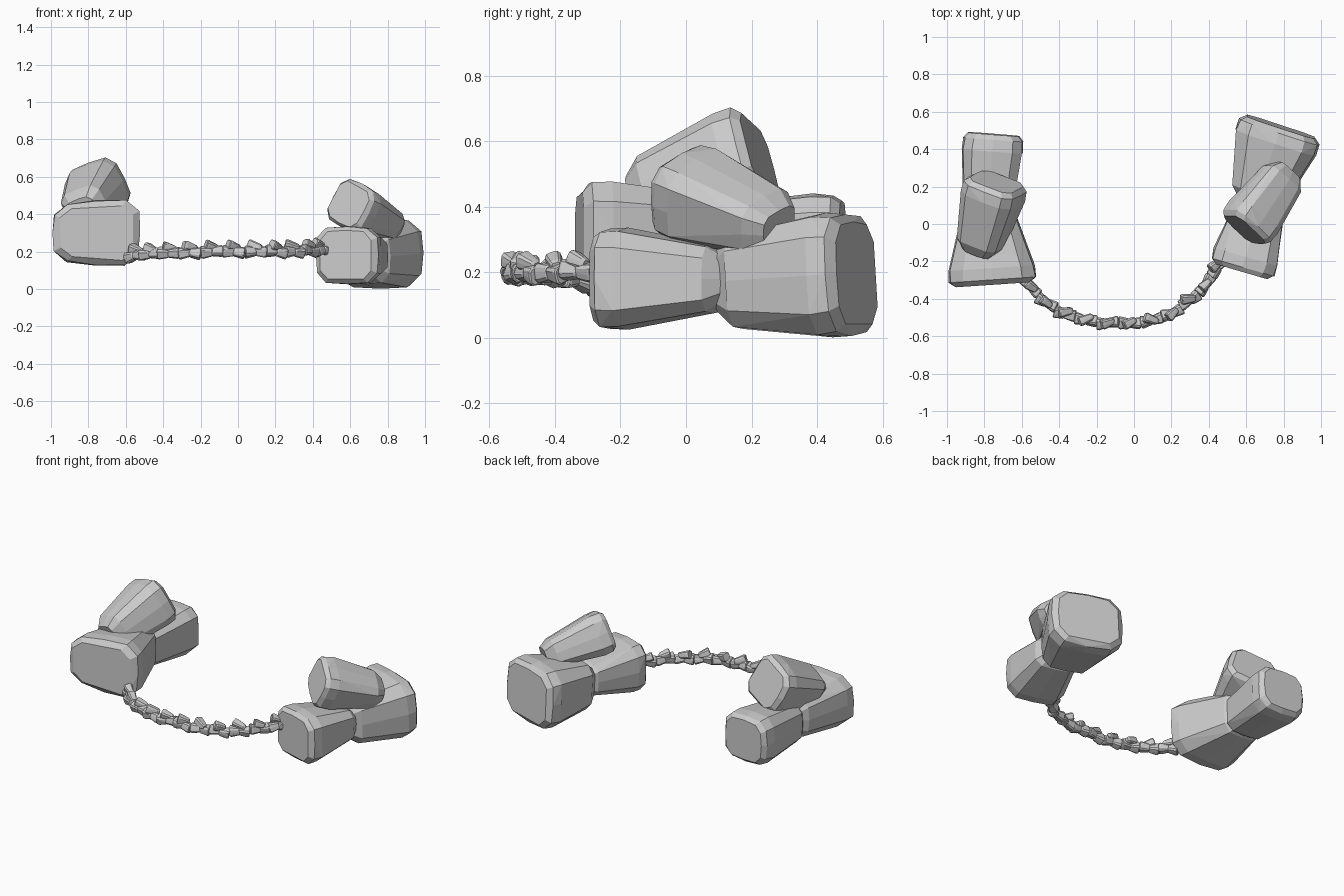
import bpy, bmesh, math, random
from mathutils import Vector

if "Cube" in bpy.data.objects:
    bpy.data.objects.remove(bpy.data.objects["Cube"])

random.seed(7)

# quarter outline of a bevelled, slightly bulging block section
QUARTER = [(1, 0), (0.96, 0.62), (0.66, 0.95), (0, 1)]
SECTION = sorted({(sx * u, sy * v) for u, v in QUARTER for sx in (1, -1) for sy in (1, -1)})
# position along the axis, size of the section there
PROFILE = [(0, 0.78), (0.06, 0.93), (0.2, 1.0), (0.86, 1.0), (1.0, 0.7)]


def hull_rock(bm, a, b, wide, narrow, roll=0, skew=0, jitter=0.04):
    """Add a tapered faceted stone from its wide end a to its narrow end b."""
    a, b = Vector(a), Vector(b)
    d = (b - a).normalized()
    s0 = d.cross(Vector((0, 0, 1))).normalized()
    u0 = s0.cross(d)
    r = math.radians(roll)
    side = s0 * math.cos(r) + u0 * math.sin(r)
    up = u0 * math.cos(r) - s0 * math.sin(r)
    verts = []
    for t, k in PROFILE:
        w = wide[0] + (narrow[0] - wide[0]) * t
        h = wide[1] + (narrow[1] - wide[1]) * t
        for u, v in SECTION:
            j = k * random.uniform(1 - jitter, 1)
            hh = h * (1 + skew * u)
            verts.append(bm.verts.new(a.lerp(b, t) + side * (u * w * j) + up * (v * hh * j)))
    bmesh.ops.convex_hull(bm, input=verts)
    loose = [v for v in bm.verts if not v.link_faces]
    bmesh.ops.delete(bm, geom=loose, context='VERTS')


def finish(bm, name):
    bmesh.ops.dissolve_limit(bm, angle_limit=math.radians(6), verts=bm.verts, edges=bm.edges)
    bmesh.ops.recalc_face_normals(bm, faces=bm.faces)
    me = bpy.data.meshes.new(name)
    bm.to_mesh(me)
    bm.free()
    bpy.context.collection.objects.link(bpy.data.objects.new(name, me))


# two piles of three boulders
BOULDERS = [
    ("left_front_boulder", (-.755, -.325, .30), (-.785, .12, .30), (.268, .19), (.125, .13), 0, .1),
    ("left_back_boulder", (-.75, .48, .29), (-.785, .03, .28), (.178, .165), (.13, .12), 0, 0),
    ("left_top_boulder", (-.735, .225, .555), (-.83, -.15, .415), (.172, .165), (.115, .105), -20, 0),
    ("right_front_boulder", (.575, -.255, .18), (.69, .14, .18), (.195, .172), (.13, .095), 0, 0),
    ("right_back_boulder", (.785, .52, .195), (.65, .11, .17), (.255, .208), (.14, .14), 0, 0),
    ("right_top_boulder", (.59, -.03, .455), (.825, .285, .34), (.155, .145), (.11, .08), -22, 0),
]
for name, a, b, wide, narrow, roll, skew in BOULDERS:
    bm = bmesh.new()
    hull_rock(bm, a, b, wide, narrow, roll, skew)
    finish(bm, name)

# curved path of the pebble string
PATH = [Vector(p) for p in (
    (-.585, -.29, .175), (-.565, -.325, .18), (-.49, -.405, .185), (-.40, -.475, .19),
    (-.26, -.515, .195), (-.10, -.535, .20), (.06, -.525, .20), (.19, -.49, .20),
    (.30, -.41, .20), (.39, -.32, .205), (.46, -.22, .21), (.48, -.18, .21))]
LENGTHS = [(q - p).length for p, q in zip(PATH, PATH[1:])]


def path_point(t):
    s = t * sum(LENGTHS)
    for p, q, l in zip(PATH, PATH[1:], LENGTHS):
        if s <= l:
            return p.lerp(q, s / l)
        s -= l
    return PATH[-1].copy()


# each link: two pebbles meeting at their narrow ends, a third on top
LINKS = 11
bm = bmesh.new()
for i in range(LINKS):
    p, m, q = (path_point((i + f) / LINKS) for f in (0.0, 0.5, 1.0))
    dirn = (q - p).normalized()
    inward = Vector((-dirn.y, dirn.x, 0))
    sway = inward * random.uniform(-.012, .012)
    p += sway + Vector((0, 0, random.uniform(-.012, .006)))
    q += -sway + Vector((0, 0, random.uniform(-.012, .006)))
    hull_rock(bm, p, m + dirn * .006, (.034, .034), (.021, .022), random.uniform(-25, 25))
    hull_rock(bm, q, m - dirn * .006, (.032, .032), (.021, .022), random.uniform(-25, 25))
    c = m + inward * random.uniform(0, .028) + Vector((0, 0, .032))
    tilt = (dirn + inward * random.uniform(-.7, .7)) * .032
    hull_rock(bm, c - tilt + Vector((0, 0, .008)), c + tilt - Vector((0, 0, .014)),
              (.029, .029), (.018, .017), random.uniform(-25, 25))
finish(bm, "pebble_string")
